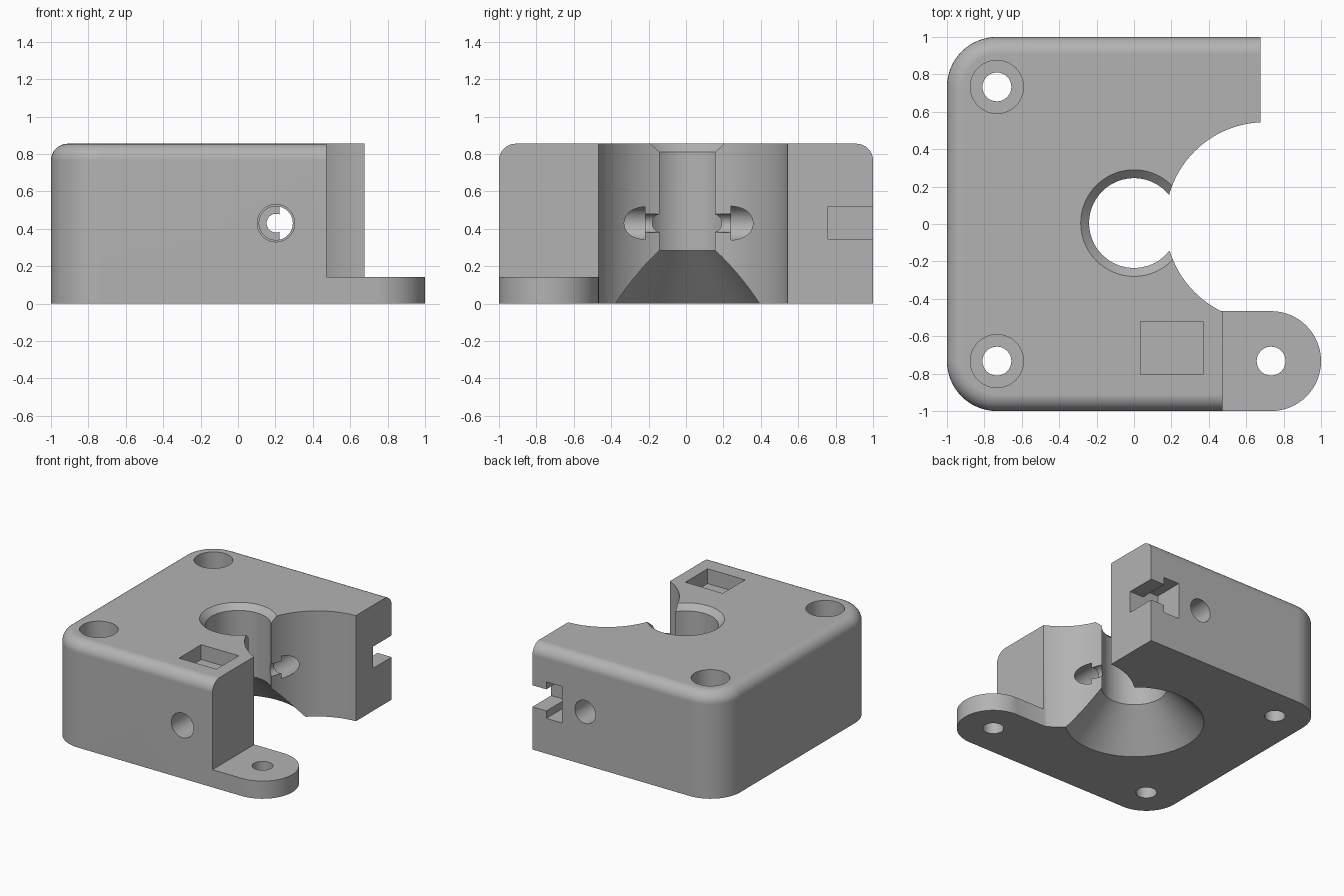
import bpy, bmesh
from math import sin, cos, pi
from mathutils import Vector

if "Cube" in bpy.data.objects:
    bpy.data.objects.remove(bpy.data.objects["Cube"])

grey = bpy.data.materials.new("plain_grey")
grey.use_nodes = True
grey.diffuse_color = (0.45, 0.45, 0.45, 1)
grey.node_tree.nodes["Principled BSDF"].inputs["Base Color"].default_value = grey.diffuse_color

HEIGHT, CORNER, FILLET = 0.855, 0.267, 0.09
SCREW = 1 - CORNER  # screw distance from the middle
CLAMP_X, CLAMP_Z = 0.203, 0.43


def loft(name, loops):
    """Closed solid through a stack of equal-length point loops."""
    bm = bmesh.new()
    rings = [[bm.verts.new(p) for p in loop] for loop in loops]
    n = len(rings[0])
    for a, b in zip(rings, rings[1:]):
        for i in range(n):
            j = (i + 1) % n
            bm.faces.new((a[i], a[j], b[j], b[i]))
    bm.faces.new(rings[0])
    bm.faces.new(rings[-1])
    bmesh.ops.recalc_face_normals(bm, faces=bm.faces)
    mesh = bpy.data.meshes.new(name)
    bm.to_mesh(mesh)
    bm.free()
    mesh.materials.append(grey)
    obj = bpy.data.objects.new(name, mesh)
    bpy.context.collection.objects.link(obj)
    return obj


def turned(name, x, y, profile, n=64):
    """Upright turned solid from (radius, height) pairs."""
    return loft(name, [[(x + r * cos(2 * pi * i / n), y + r * sin(2 * pi * i / n), z)
                        for i in range(n)] for r, z in profile])


def box(name, x, y, z):
    return loft(name, [[(x[0], y[0], h), (x[1], y[0], h), (x[1], y[1], h), (x[0], y[1], h)]
                       for h in z])


def combine(target, tool, operation='DIFFERENCE'):
    mod = target.modifiers.new(tool.name, 'BOOLEAN')
    mod.object, mod.operation, mod.solver = tool, operation, 'EXACT'
    bpy.context.view_layer.objects.active = target
    bpy.ops.object.modifier_apply(modifier=mod.name)
    bpy.data.objects.remove(tool)


def rounded_outline(inset, z, steps=16):
    """Plan of the body: two rounded corners on the -x side, long at +x."""
    r, c = CORNER - inset, SCREW
    pts = [(1.3, -1 + inset, z), (1.3, 1 - inset, z)]
    for start, cy in ((pi / 2, c), (pi, -c)):
        for i in range(steps + 1):
            a = start + pi / 2 * i / steps
            pts.append((-c + r * cos(a), cy + r * sin(a), z))
    return pts


# Body with a rounded top rim
layers = [rounded_outline(0, 0)]
for i in range(9):
    a = pi / 2 * i / 8
    layers.append(rounded_outline(FILLET * (1 - cos(a)), HEIGHT - FILLET * (1 - sin(a))))
body = loft("clamp_body", layers)

# Trim the right side and scoop out the round opening
combine(body, box("right_trim", (0.675, 1.6), (-1.5, 1.5), (-0.2, 1.2)))
combine(body, box("front_trim", (0.472, 1.6), (-1.5, 0), (-0.2, 1.2)))
combine(body, turned("round_opening", 0.70, 0.012, [(0.532, -0.2), (0.532, 1.2)], 128))

# Mounting tab with a rounded end
tab = []
for z in (0, 0.143):
    end = [(SCREW + CORNER * cos(a), -SCREW + CORNER * sin(a), z)
           for a in (-pi / 2 + pi * i / 32 for i in range(33))]
    tab.append([(0.42, -1 + 2 * CORNER, z), (0.42, -1, z)] + end)
combine(body, loft("mounting_tab", tab), 'UNION')

# Centre bore, flared below and chamfered above
combine(body, turned("centre_bore", 0, 0.005, [(0.557, -0.05), (0.24, 0.285),
                                                (0.24, 0.81), (0.335, 0.905)], 96))

# Screw holes, with deep head recesses in the body
for y in (-SCREW, SCREW):
    combine(body, turned("body_screw_hole", -SCREW, y, [(0.077, -0.1), (0.077, 0.143),
                                                         (0.142, 0.143), (0.142, 1)]))
combine(body, turned("tab_screw_hole", SCREW, -SCREW, [(0.077, -0.1), (0.077, 0.4)]))

# Cross hole from front to back, narrow in the middle
steps = [(0.1, -1.1), (0.1, -0.66), (0.09, -0.66), (0.09, -0.22), (0.05, -0.22),
         (0.05, 0.24), (0.093, 0.24), (0.093, 1.1)]
n = 48
combine(body, loft("cross_hole", [[(CLAMP_X + r * cos(2 * pi * i / n), y,
                                    CLAMP_Z + r * sin(2 * pi * i / n)) for i in range(n)]
                                  for r, y in steps]))

# Square pocket in the top, T-shaped slot at the back
combine(body, box("top_pocket", (0.035, 0.37), (-0.805, -0.52), (HEIGHT - 0.12, 1)))
combine(body, box("slot_neck", (0.5, 0.8), (0.76, 1.1), (0.345, 0.52)))
combine(body, box("slot_head", (0.41, 0.55), (0.76, 1.1), (0.285, 0.58)))

# Smooth curves, sharp edges
bpy.ops.object.select_all(action='DESELECT')
body.select_set(True)
bpy.context.view_layer.objects.active = body
bpy.ops.object.shade_smooth_by_angle(angle=0.5)
weighted = body.modifiers.new("even_shading", 'WEIGHTED_NORMAL')
weighted.keep_sharp = True
